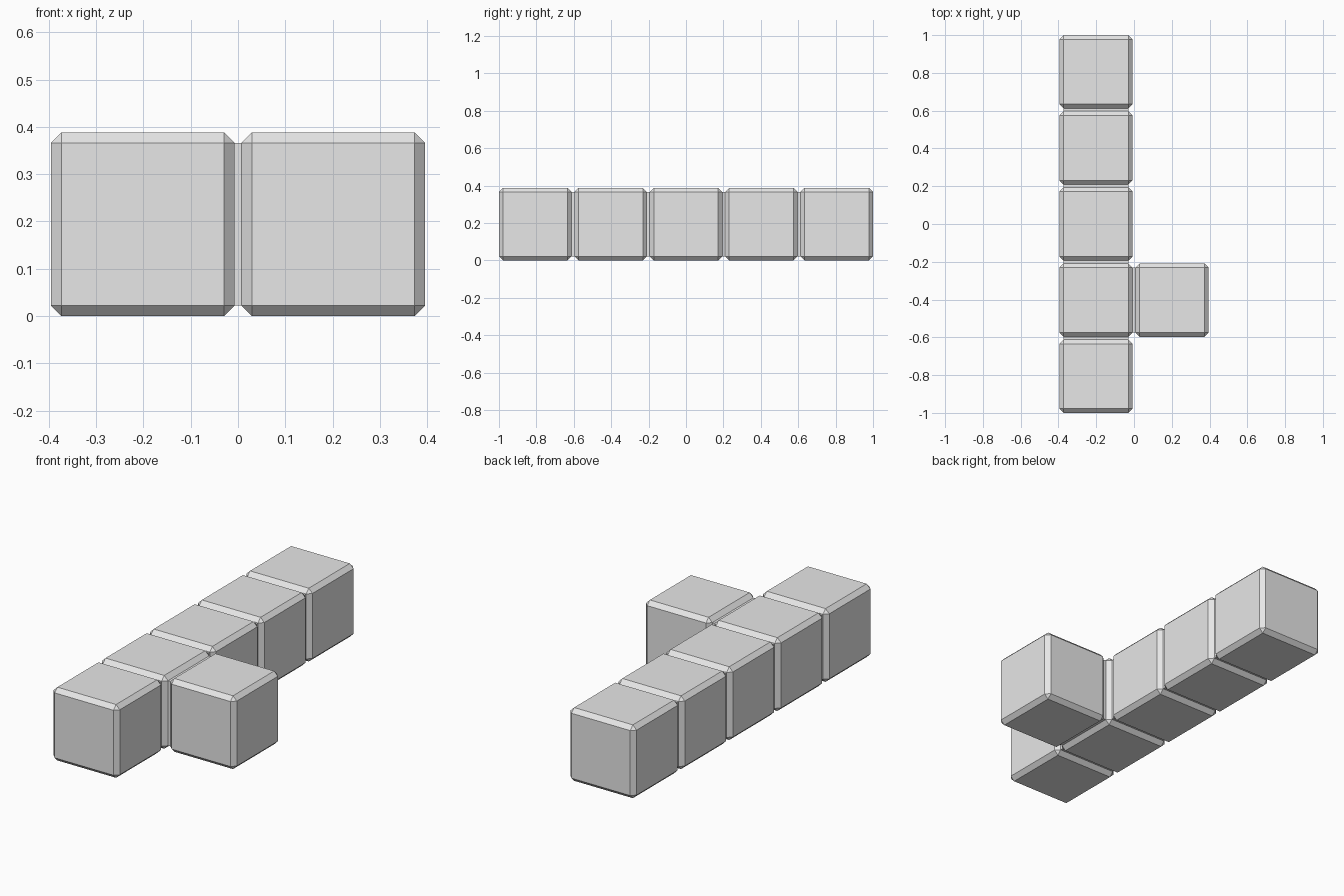
import bpy

old = bpy.data.objects.get("Cube")
if old:
    bpy.data.objects.remove(old, do_unlink=True)

SIZE, PITCH, BEVEL = 0.388, 0.403, 0.022
INNER = SIZE - 2 * BEVEL
MID = SIZE / 2

grey = bpy.data.materials.new("light grey")
grey.use_nodes = True
grey.diffuse_color = (0.8, 0.8, 0.8, 1)
grey.node_tree.nodes["Principled BSDF"].inputs["Base Color"].default_value = (0.8, 0.8, 0.8, 1)


def box(name, x, y, dims, bevel=0):
    """Flat shaded box, optionally with chamfered edges."""
    bpy.ops.mesh.primitive_cube_add(size=1, location=(x, y, MID))
    ob = bpy.context.object
    ob.name = name
    ob.scale = dims
    bpy.ops.object.transform_apply(location=False, rotation=False, scale=True)
    ob.data.materials.append(grey)
    if bevel:
        mod = ob.modifiers.new("chamfer", 'BEVEL')
        mod.width = bevel
        mod.segments = 1
    return ob


# Row of five blocks
row_x = -PITCH / 2
for i in range(5):
    box(f"row_block_{i + 1}", row_x, (i - 2) * PITCH, (SIZE, SIZE, SIZE), BEVEL)

# Side block beside the second block
side_y = -PITCH
box("side_block", PITCH / 2, side_y, (SIZE, SIZE, SIZE), BEVEL)

# Recessed joints filling the gaps between blocks
gap = PITCH - SIZE
for i in range(4):
    box(f"row_joint_{i + 1}", row_x, (i - 1.5) * PITCH, (INNER, gap, INNER))
box("side_joint", 0, side_y, (gap, INNER, INNER))
